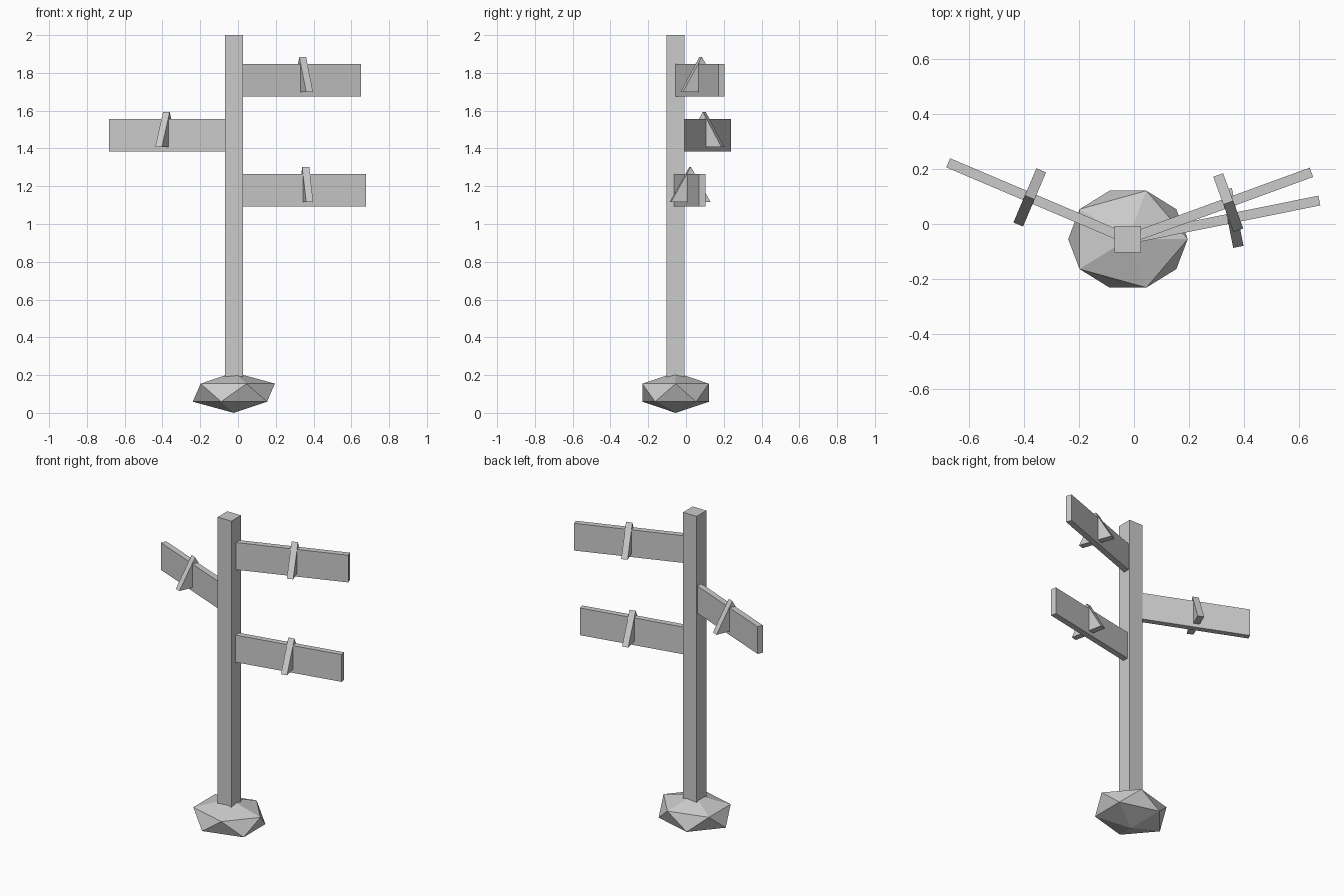
import bpy
import bmesh
from math import radians
from mathutils import Matrix, Vector

old = bpy.data.objects.get("Cube")
if old:
    bpy.data.objects.remove(old, do_unlink=True)

# Single flat colour
grey = bpy.data.materials.new("light_grey")
grey.use_nodes = True
colour = (0.6, 0.6, 0.6, 1)
grey.diffuse_color = colour
grey.node_tree.nodes["Principled BSDF"].inputs["Base Color"].default_value = colour

AXIS = Vector((-0.022, -0.055, 0))  # centre line of the post


def finish(name, bm, location=AXIS, turn=0):
    bmesh.ops.recalc_face_normals(bm, faces=bm.faces)
    mesh = bpy.data.meshes.new(name)
    bm.to_mesh(mesh)
    bm.free()
    mesh.materials.append(grey)
    obj = bpy.data.objects.new(name, mesh)
    obj.location = location
    obj.rotation_euler.z = radians(turn)
    bpy.context.collection.objects.link(obj)
    return obj


def box(name, low, high, location=AXIS, turn=0):
    low, high = Vector(low), Vector(high)
    bm = bmesh.new()
    bmesh.ops.create_cube(bm, size=1, matrix=Matrix.Translation((low + high) / 2)
                          @ Matrix.Diagonal((*(high - low), 1)))
    return finish(name, bm, location, turn)


def wedge(name, along, height, location, turn):
    # Triangular prism straddling the board, point upwards
    half_width, half_depth = 0.107, 0.019
    bm = bmesh.new()
    profile = ((-half_width, 0), (half_width, 0), (0, height))
    face = bm.faces.new([bm.verts.new((along - half_depth, y, z)) for y, z in profile])
    side = bmesh.ops.extrude_face_region(bm, geom=[face])["geom"]
    bmesh.ops.translate(bm, vec=(2 * half_depth, 0, 0),
                        verts=[v for v in side if isinstance(v, bmesh.types.BMVert)])
    return finish(name, bm, location, turn)


# Faceted stone base
bm = bmesh.new()
bmesh.ops.create_icosphere(bm, subdivisions=1, radius=1,
                           matrix=Matrix.Diagonal((0.243, 0.207, 0.107, 1)))
finish("base_stone", bm, AXIS + Vector((0, 0, 0.107)))

# Square post
box("post", (-0.048, -0.048, 0.1), (0.048, 0.048, 2))

# Sign boards fanned around the post, each with a wedge
for label, turn, bottom in (("upper_left", 20, 1.675),
                            ("middle_right", 157, 1.384),
                            ("lower_left", 11.4, 1.093)):
    box(label + "_board", (0, -0.018, 0), (0.71, 0.018, 0.172),
        AXIS + Vector((0, 0, bottom)), turn)
    wedge(label + "_wedge", 0.388, 0.187,
          AXIS + Vector((0, 0, bottom + 0.023)), turn)
